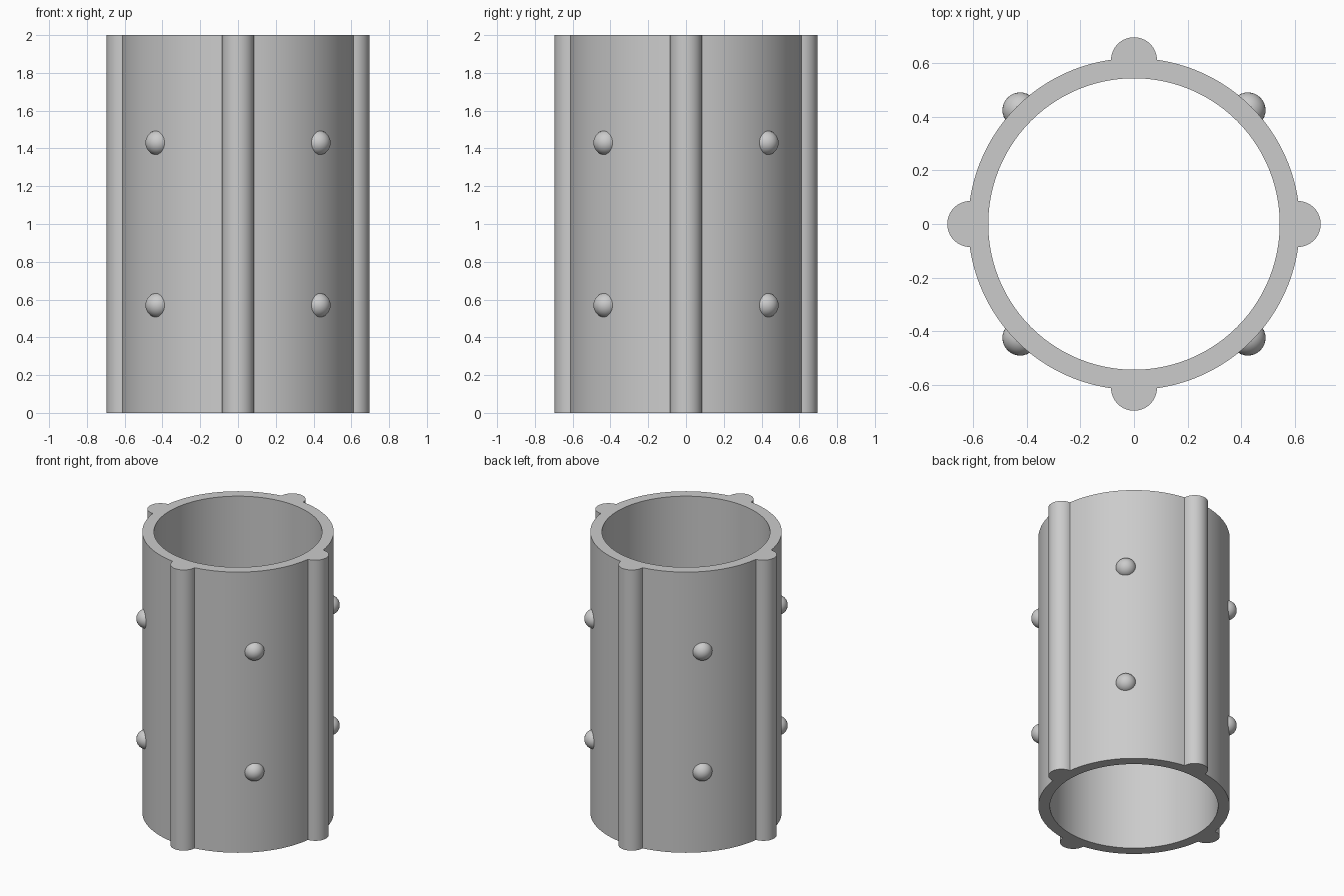
import bpy
import bmesh
from math import sin, cos, pi, atan2, sqrt, radians
from mathutils import Matrix, Vector

cube = bpy.data.objects.get("Cube")
if cube:
    bpy.data.objects.remove(cube, do_unlink=True)

HEIGHT = 2.0
OUTER, INNER = 0.618, 0.543
RIB_CENTRE, RIB_RADIUS = 0.61, 0.086
STUD_CENTRE, STUD_RADIUS = 0.6, 0.066

grey = bpy.data.materials.new("plain grey")
colour = (0.6, 0.6, 0.6, 1.0)
grey.use_nodes = True
grey.diffuse_color = colour
grey.node_tree.nodes["Principled BSDF"].inputs["Base Color"].default_value = colour


def finish(name, bm):
    bmesh.ops.recalc_face_normals(bm, faces=bm.faces)
    mesh = bpy.data.meshes.new(name)
    bm.to_mesh(mesh)
    bm.free()
    mesh.materials.append(grey)
    obj = bpy.data.objects.new(name, mesh)
    bpy.context.collection.objects.link(obj)
    bpy.ops.object.select_all(action="DESELECT")
    obj.select_set(True)
    bpy.context.view_layer.objects.active = obj
    bpy.ops.object.shade_smooth_by_angle(angle=radians(35))
    return obj


def quarter_outline(rib_steps=18, wall_steps=22):
    """One rib followed by the plain wall up to the next rib."""
    x = (OUTER**2 + RIB_CENTRE**2 - RIB_RADIUS**2) / (2 * RIB_CENTRE)
    y = sqrt(OUTER**2 - x**2)
    rib_end = atan2(y, x - RIB_CENTRE)
    wall_start = atan2(y, x)
    points = []
    for i in range(rib_steps + 1):
        a = rib_end * (2 * i / rib_steps - 1)
        points.append(Vector((RIB_CENTRE + RIB_RADIUS * cos(a), RIB_RADIUS * sin(a), 0)))
    for i in range(1, wall_steps):
        a = wall_start + (pi / 2 - 2 * wall_start) * i / wall_steps
        points.append(Vector((OUTER * cos(a), OUTER * sin(a), 0)))
    return points


# Open tube with four half-round ribs
outline = []
for q in range(4):
    turn = Matrix.Rotation(q * pi / 2, 3, "Z")
    outline += [turn @ p for p in quarter_outline()]
bore = [p.normalized() * INNER for p in outline]

bm = bmesh.new()
up = Vector((0, 0, HEIGHT))
loops = [[bm.verts.new(p + lift) for p in ring]
         for ring, lift in ((outline, 0 * up), (outline, up), (bore, up), (bore, 0 * up))]
count = len(outline)
for k in range(4):
    a, b = loops[k], loops[(k + 1) % 4]
    for i in range(count):
        j = (i + 1) % count
        bm.faces.new((a[i], a[j], b[j], b[i]))
finish("ribbed_tube", bm)

# Two rows of domed studs between the ribs
names = ("back_left", "back_right", "front_right", "front_left")
for row, z in (("lower", 0.57), ("upper", 1.43)):
    for q, corner in enumerate(names):
        bm = bmesh.new()
        bmesh.ops.create_uvsphere(bm, u_segments=32, v_segments=16, radius=STUD_RADIUS)
        bmesh.ops.bisect_plane(bm, geom=bm.verts[:] + bm.edges[:] + bm.faces[:],
                               plane_co=(0, 0, 0), plane_no=(0, 0, 1), clear_inner=True)
        place = (Matrix.Translation((0, 0, z))
                 @ Matrix.Rotation(pi / 4 + q * pi / 2, 4, "Z")
                 @ Matrix.Translation((STUD_CENTRE, 0, 0))
                 @ Matrix.Rotation(pi / 2, 4, "Y"))
        bmesh.ops.transform(bm, matrix=place, verts=bm.verts)
        # Recalculate from a closed dome so normals face outward
        bmesh.ops.holes_fill(bm, edges=[e for e in bm.edges if e.is_boundary], sides=0)
        finish(f"{row}_stud_{corner}", bm)
